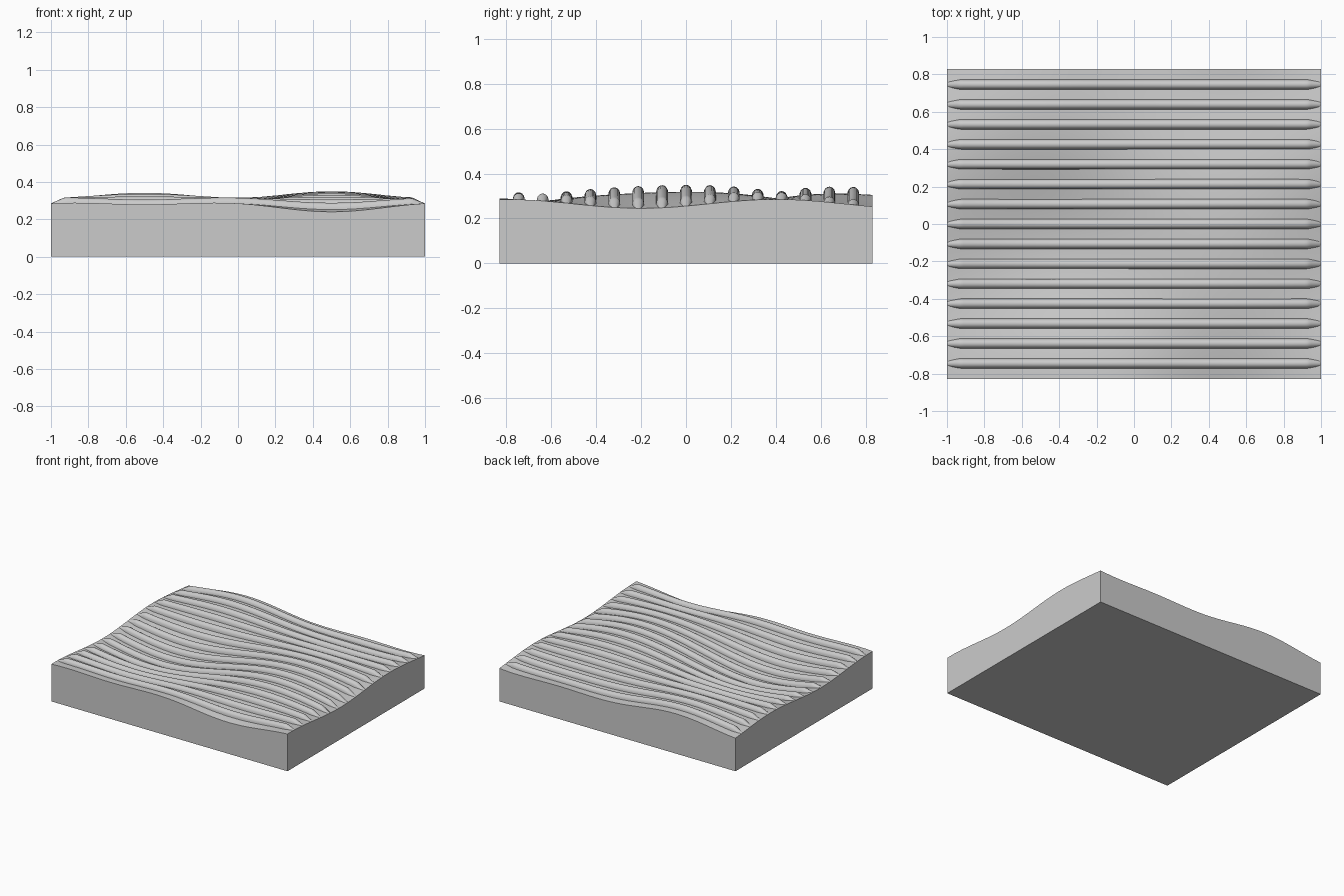
import bpy, bmesh
from math import sin, cos, pi

cube = bpy.data.objects.get("Cube")
if cube:
    bpy.data.objects.remove(cube)

HALF_X, HALF_Y = 1.0, 0.83
RIDGES, PITCH = 15, 0.1065
RIDGE_W, RIDGE_H = 0.027, 0.031

grey = bpy.data.materials.new("light_grey")
grey.use_nodes = True
COLOUR = (0.6, 0.6, 0.6, 1)
grey.diffuse_color = COLOUR
grey.node_tree.nodes["Principled BSDF"].inputs["Base Color"].default_value = COLOUR


def height(x, y):
    """Rolling height of the slab's top."""
    base = 0.265 - 0.02 * cos(5.2 * (y + 0.2))
    swell = (0.02 + 0.05 * cos(3.6 * (y + 0.14))) * sin(pi * x)
    tilt = 0.025 * (y / HALF_Y) ** 3 * sin(pi * x) ** 2
    return base + swell + tilt


def finish(bm, name):
    bmesh.ops.recalc_face_normals(bm, faces=bm.faces)
    mesh = bpy.data.meshes.new(name)
    bm.to_mesh(mesh)
    bm.free()
    mesh.materials.append(grey)
    obj = bpy.data.objects.new(name, mesh)
    bpy.context.collection.objects.link(obj)
    bpy.ops.object.select_all(action="DESELECT")
    obj.select_set(True)
    bpy.context.view_layer.objects.active = obj
    bpy.ops.object.shade_smooth_by_angle(angle=pi / 5)


# Slab: a flat base with a wavy top
bm = bmesh.new()
bmesh.ops.create_grid(bm, x_segments=80, y_segments=64, size=1)
top = list(bm.verts)
border = [e for e in bm.edges if e.is_boundary]
skirt = bmesh.ops.extrude_edge_only(bm, edges=border)["geom"]
bottom_edges = [e for e in skirt if isinstance(e, bmesh.types.BMEdge) and e.is_boundary]
bmesh.ops.contextual_create(bm, geom=bottom_edges)
for v in bm.verts:
    v.co.x *= HALF_X
    v.co.y *= HALF_Y
for v in top:
    v.co.z = height(v.co.x, v.co.y)
finish(bm, "wavy_slab")


def ridge(name, y0, steps=96, sides=10):
    """Rounded rib that follows the slab and tapers away at both ends."""
    bm = bmesh.new()
    rows = []
    for i in range(steps + 1):
        x = -cos(pi * i / steps) * HALF_X
        t = min(1, (HALF_X - abs(x)) / 0.07)
        width = RIDGE_W * (0.5 + 0.5 * t)
        row = []
        for j in range(sides + 1):
            a = pi * j / sides
            y = y0 + width * cos(a)
            z = height(x, y0) - 0.008 + (RIDGE_H * t + 0.008) * sin(a) ** 0.8
            row.append(bm.verts.new((x, y, z)))
        rows.append(row)
    for a, b in zip(rows, rows[1:]):
        for j in range(sides):
            bm.faces.new((a[j], a[j + 1], b[j + 1], b[j]))
    finish(bm, name)


# Fifteen parallel ridges across the top
for n in range(RIDGES):
    ridge(f"ridge_{n + 1}", (n - (RIDGES - 1) / 2) * PITCH)
